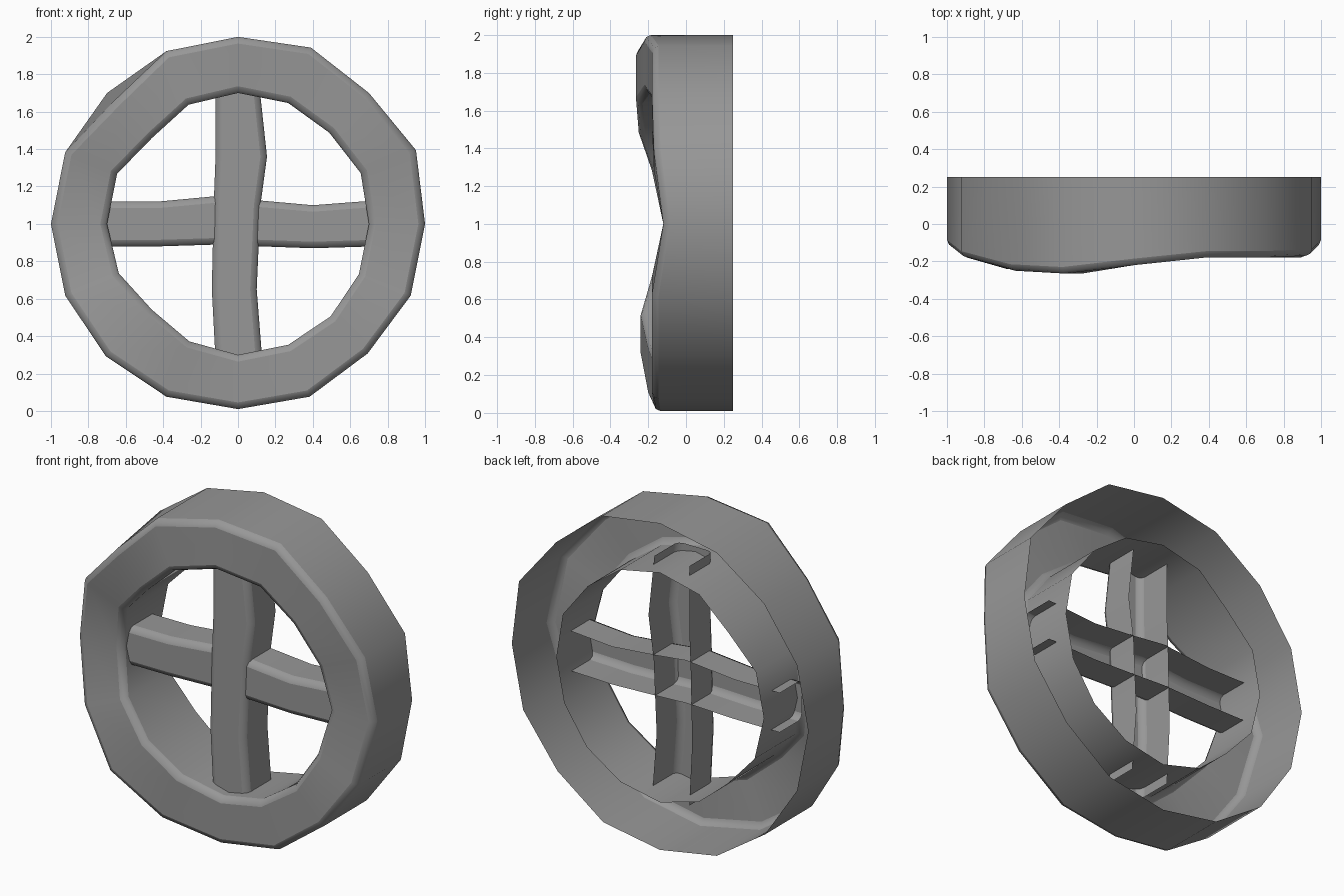
import bpy, bmesh, math

cube = bpy.data.objects.get("Cube")
if cube:
    bpy.data.objects.remove(cube)

grey = bpy.data.materials.new("stone_grey")
grey.use_nodes = True
colour = (0.31, 0.31, 0.31, 1)
grey.diffuse_color = colour
grey.node_tree.nodes["Principled BSDF"].inputs["Base Color"].default_value = colour


def loft(name, sections, closed, bevel):
    """Skin open cross-sections into a shell with softened long edges."""
    bm = bmesh.new()
    rows = [[bm.verts.new(p) for p in s] for s in sections]
    pairs = list(zip(rows, rows[1:]))
    if closed:
        pairs.append((rows[-1], rows[0]))
    for a, b in pairs:
        for i in range(len(a) - 1):
            bm.faces.new((a[i], a[i + 1], b[i + 1], b[i]))
    bmesh.ops.recalc_face_normals(bm, faces=bm.faces)
    front = min(bm.faces, key=lambda f: f.calc_center_median().y)
    if front.normal.y > 0:
        bmesh.ops.reverse_faces(bm, faces=bm.faces)
    mesh = bpy.data.meshes.new(name)
    bm.to_mesh(mesh)
    bm.free()
    mesh.materials.append(grey)
    ob = bpy.data.objects.new(name, mesh)
    bpy.context.collection.objects.link(ob)
    bpy.ops.object.select_all(action='DESELECT')
    ob.select_set(True)
    bpy.context.view_layer.objects.active = ob
    bpy.ops.object.shade_smooth_by_angle(angle=math.radians(40))
    mod = ob.modifiers.new("soft_edges", 'BEVEL')
    mod.width = bevel
    mod.segments = 2
    mod.limit_method = 'ANGLE'
    mod.angle_limit = math.radians(50)
    return ob


# Hand-hewn ring, open at the back: outer radius, hole radius and front depth
BACK = 0.25
outer = [1, 1.03, .99, 1.02, 1, 1, .99, 1, 1, 1, 1, 1, .99, 1, .98, 1]
hole = [.7, .71, .69, .7, .7, .69, .65, .7, .7, .69, .65, .68, .7, .7, .7, .7]
front = [.12, .17, .18, .18, .22, .265, .25, .18,
         .12, .18, .24, .2, .17, .18, .18, .18]
CHIPPED = 6
sections = []
for i, (ro, ri, d) in enumerate(zip(outer, hole, front)):
    a = i * math.tau / len(outer)
    rf = 0.93 if i == CHIPPED else ro
    sections.append([(r * math.cos(a), y, 1 + r * math.sin(a))
                     for r, y in ((ro, BACK), (rf, -d), (ri, -d), (ri, BACK))])
loft("ring", sections, True, 0.035)


# Crossed bars with a channel section, ends pushed through the ring's inner wall
def bar(name, stations, y0, y1, place):
    loft(name, [[place(t, s, y) for s, y in ((lo, y1), (lo, y0), (hi, y0), (hi, y1))]
                for t, lo, hi in stations], False, 0.035)


bar("vertical_bar",
    [(-.73, -.12, .13), (-.35, -.14, .1), (.1, -.13, .12), (.36, -.12, .155), (.73, -.12, .115)],
    -.09, .14, lambda t, s, y: (s, y, 1 + t))
bar("horizontal_bar",
    [(-.73, -.12, .12), (-.42, -.12, .12), (-.1, -.11, .15), (.12, -.12, .125),
     (.4, -.13, .1), (.73, -.12, .125)],
    -.075, .14, lambda t, s, y: (t, y, 1 + s))
